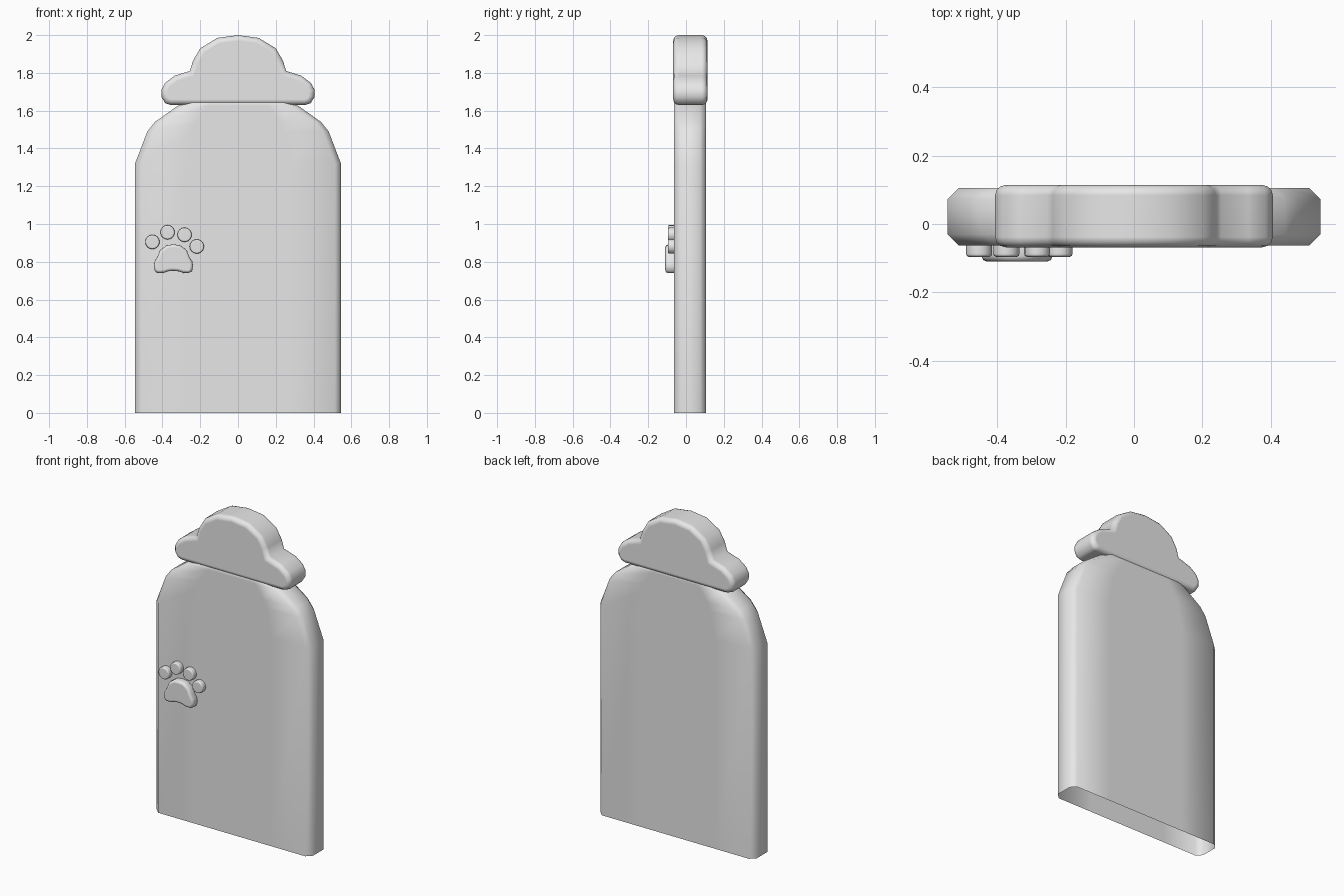
import bpy
import bmesh
import math

if "Cube" in bpy.data.objects:
    bpy.data.objects.remove(bpy.data.objects["Cube"])

grey = bpy.data.materials.new("plain grey")
grey.use_nodes = True
GREY = (0.8, 0.8, 0.8, 1)
grey.diffuse_color = GREY
grey.node_tree.nodes["Principled BSDF"].inputs["Base Color"].default_value = GREY


def finish(bm, name):
    """Turn a bmesh into a smooth grey object."""
    bmesh.ops.recalc_face_normals(bm, faces=bm.faces)
    for face in bm.faces:
        face.smooth = True
    mesh = bpy.data.meshes.new(name)
    bm.to_mesh(mesh)
    bm.free()
    mesh.materials.append(grey)
    obj = bpy.data.objects.new(name, mesh)
    bpy.context.collection.objects.link(obj)
    return obj


def rounded_slab(name, outline, front, back, radius, segments=3):
    """Extrude an x-z outline along y, with softened front and back rims."""
    bm = bmesh.new()
    face = bm.faces.new([bm.verts.new((x, front, z)) for x, z in outline])
    out = bmesh.ops.extrude_face_region(bm, geom=[face], use_keep_orig=True)
    for v in out["geom"]:
        if isinstance(v, bmesh.types.BMVert):
            v.co.y = back
    rims = [e for e in bm.edges if abs(e.verts[0].co.y - e.verts[1].co.y) < 1e-5]
    bmesh.ops.recalc_face_normals(bm, faces=bm.faces)
    bmesh.ops.bevel(bm, geom=rims, offset=radius, segments=segments,
                    profile=0.5, affect='EDGES', clamp_overlap=True)
    obj = finish(bm, name)
    mod = obj.modifiers.new("flat fronts", 'WEIGHTED_NORMAL')
    mod.weight = 80
    return obj


def mirrored(half):
    """Complete a right half outline that runs from top to bottom."""
    left = [(-x, z) for x, z in reversed(half) if x > 0]
    return half + left


# Door panel: stacked chamfered rings, open underneath
FRONT, BACK, CUT = -0.063, 0.105, 0.032
ring_sizes = [(0, 0.545), (1.32, 0.545), (1.49, 0.48), (1.54, 0.44),
              (1.625, 0.32), (1.67, 0.2)]
bm = bmesh.new()
rings = []
for z, w in ring_sizes:
    xs = [-w + CUT, -w * 0.5, w * 0.5, w - CUT]
    section = [(x, FRONT) for x in xs]
    section += [(w, FRONT + CUT), (w, BACK - CUT)]
    section += [(x, BACK) for x in reversed(xs)]
    section += [(-w, BACK - CUT), (-w, FRONT + CUT)]
    rings.append([bm.verts.new((x, y, z)) for x, y in section])
for low, high in zip(rings, rings[1:]):
    for i in range(len(low)):
        j = (i + 1) % len(low)
        bm.faces.new((low[i], low[j], high[j], high[i]))
bm.faces.new(rings[-1])
finish(bm, "door_panel")

# Cloud-shaped crest on top
crest = mirrored([(0, 2.0), (0.11, 1.985), (0.2, 1.93), (0.238, 1.865),
                  (0.255, 1.81), (0.335, 1.785), (0.385, 1.748),
                  (0.406, 1.71), (0.404, 1.67), (0.385, 1.64), (0.355, 1.63)])
rounded_slab("cloud_crest", crest, -0.068, 0.114, 0.03)

# Paw handle: main pad with a notched lower edge
pad = mirrored([(0, 0.892), (0.035, 0.887), (0.07, 0.862), (0.085, 0.825),
                (0.1, 0.8), (0.104, 0.775), (0.098, 0.75), (0.08, 0.74),
                (0.05, 0.742), (0.025, 0.75), (0, 0.752)])
# The notch lies on the centre line, so both halves share it
pad = [(x - 0.342, z) for x, z in pad]
rounded_slab("paw_pad", pad, -0.11, -0.05, 0.016, 2)

# Paw toes
toes = [(-0.453, 0.905), (-0.373, 0.956), (-0.283, 0.943), (-0.218, 0.881)]
for n, (cx, cz) in enumerate(toes):
    angles = [math.tau * k / 16 for k in range(16)]
    circle = [(cx + 0.038 * math.cos(a), cz + 0.038 * math.sin(a)) for a in angles]
    rounded_slab(f"paw_toe_{n + 1}", circle, -0.096, -0.05, 0.008, 2)
